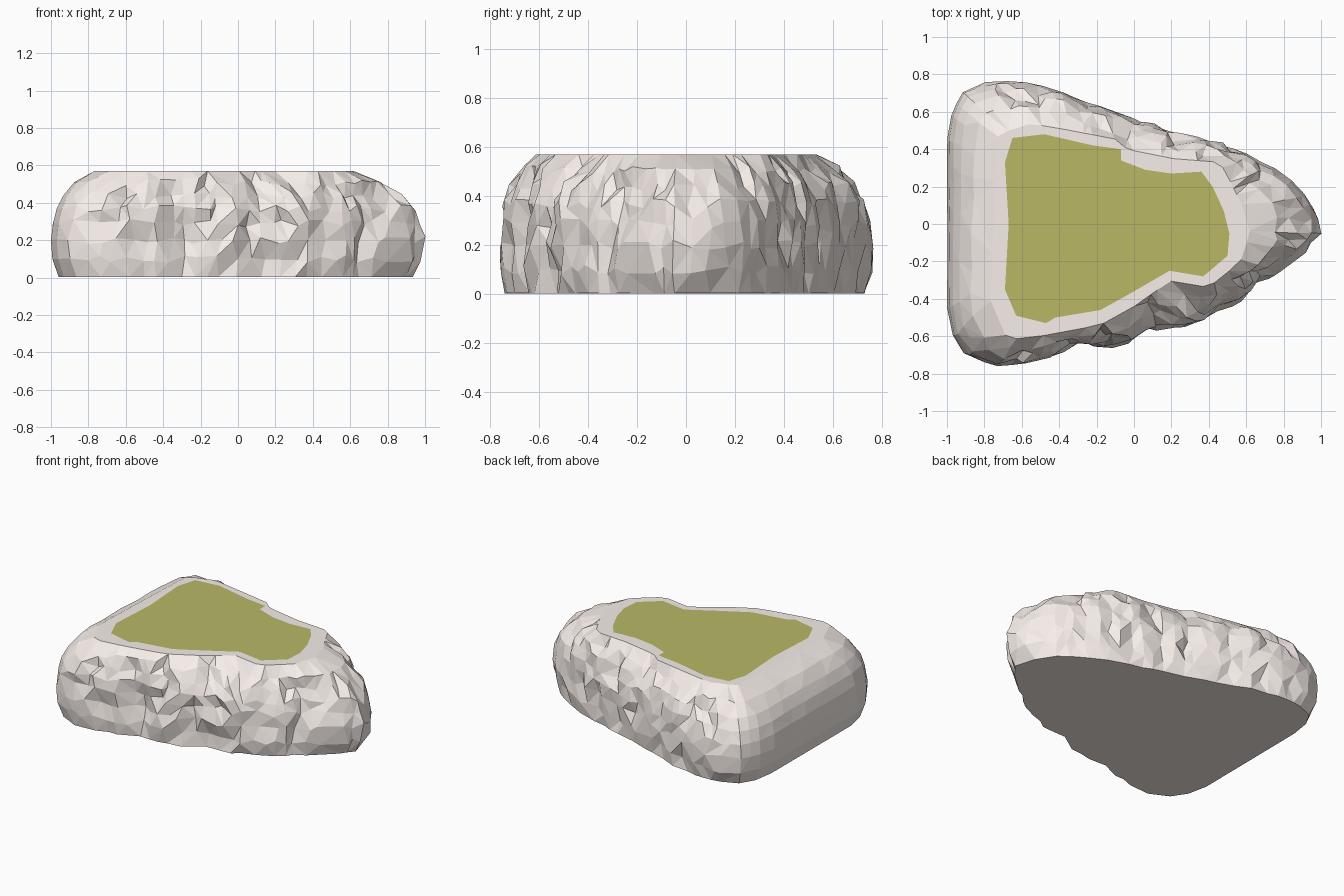
import bpy, bmesh, random
from mathutils import Vector, noise

if "Cube" in bpy.data.objects:
    bpy.data.objects.remove(bpy.data.objects["Cube"])

random.seed(4)
HEIGHT = 0.57
CENTRE = Vector((-0.15, 0.0))

# Widest outline of the rock, edge of its flat top, and the grass patch
OUTLINE = [(1.01, -.05), (.97, .1), (.87, .23), (.71, .35), (.5, .45), (.2, .53), (0, .59), (-.25, .67),
           (-.4, .745), (-.6, .77), (-.8, .77), (-.92, .71), (-.98, .58), (-1, .45), (-1, -.45),
           (-.97, -.6), (-.9, -.71), (-.75, -.77), (-.6, -.765), (-.45, -.73), (-.3, -.66), (-.1, -.69),
           (0, -.67), (.15, -.575), (.35, -.57), (.5, -.49), (.65, -.37), (.8, -.25), (.94, -.14)]
RIM = [(.62, -.04), (.58, .1), (.46, .33), (.2, .35), (-.04, .4), (-.08, .45), (-.55, .54),
       (-.73, .47), (-.75, 0), (-.77, -.4), (-.68, -.62), (-.45, -.59), (-.18, -.54), (0, -.44),
       (.2, -.3), (.4, -.34), (.57, -.2)]
GRASS = [(-.65, .46), (-.48, .48), (-.22, .42), (-.07, .4), (-.07, .34), (.06, .29), (.2, .27),
         (.36, .28), (.42, .2), (.48, .07), (.51, -.05), (.5, -.17), (.37, -.28), (.19, -.25),
         (0, -.36), (-.18, -.46), (-.42, -.5), (-.47, -.53), (-.63, -.49), (-.69, -.35),
         (-.67, 0), (-.69, .33)]
# (height, share of the way from the widest outline in to the rim)
PROFILE = [(.004, .17), (.1, .03), (.2, 0), (.29, .04), (.37, .13), (.44, .28),
           (.51, .52), (HEIGHT, 1)]


def resample(poly, step):
    out = []
    for a, b in zip(poly, poly[1:] + poly[:1]):
        a, b = Vector(a), Vector(b)
        n = max(1, round((b - a).length / step))
        out += [a.lerp(b, i / n) for i in range(n)]
    return out


def ray_hit(poly, direction):
    best = 0
    for a, b in zip(poly, poly[1:] + poly[:1]):
        a, e = Vector(a) - CENTRE, Vector(b) - Vector(a)
        den = direction.cross(e)
        if abs(den) < 1e-9:
            continue
        r, s = a.cross(e) / den, a.cross(direction) / den
        if r > 0 and -1e-6 <= s <= 1 + 1e-6:
            best = max(best, r)
    return CENTRE + direction * best


def dent(p):
    # Craggy chips and cracks, fading out on the smooth left end
    d, _ = noise.voronoi(p * 3.2)
    crack = max(0, 1 - (d[1] - d[0]) * 5)
    rough = 0.4 + 0.6 * noise.noise(p * 4)
    fade = min(1, max(.06, (p.x + .95) / .35)) * min(1, .15 + max(0, 1.05 - p.x) * 3)
    level = min(1, (HEIGHT - p.z) / .07) * min(1, .35 + p.z * 5)
    return fade * level * (.055 * crack + .045 * rough)


def make_object(name, bm, colour):
    mesh = bpy.data.meshes.new(name)
    bm.normal_update()
    bm.to_mesh(mesh)
    bm.free()
    obj = bpy.data.objects.new(name, mesh)
    bpy.context.collection.objects.link(obj)
    mat = bpy.data.materials.new(name + "_colour")
    mat.diffuse_color = colour
    mat.use_nodes = True
    mat.node_tree.nodes["Principled BSDF"].inputs["Base Color"].default_value = mat.diffuse_color
    mesh.materials.append(mat)
    return obj


# Rock: lofted rings, dented, then reduced to irregular facets
bm = bmesh.new()
outer = resample(OUTLINE, .075)
inner = [ray_hit(RIM, (p - CENTRE).normalized()) for p in outer]
n = len(outer)
rings = []
for level, (z, share) in enumerate(PROFILE):
    ring = []
    for k in range(n):
        o, i = outer[k], inner[k]
        if 0 < level < len(PROFILE) - 1 and o.x > -.9:
            # Slide points along the ring so the facets turn irregular
            t = random.uniform(-.3, .3)
            j = (k + (1 if t > 0 else -1)) % n
            o, i = o.lerp(outer[j], abs(t)), i.lerp(inner[j], abs(t))
        xy = o.lerp(i, share)
        p = Vector((xy.x, xy.y, z))
        inward = (CENTRE - xy).normalized() * dent(p)
        if 0 < level < len(PROFILE) - 1 and o.x > -.9:
            p.z += random.uniform(-.02, .02)
        ring.append(bm.verts.new(p + inward.to_3d()))
    rings.append(ring)
for low, high in zip(rings, rings[1:]):
    for k in range(n):
        m = (k + 1) % n
        bm.faces.new((low[k], low[m], high[m], high[k]))
bm.faces.new(rings[0][::-1])
bm.faces.new(rings[-1])
bmesh.ops.triangulate(bm, faces=bm.faces[:])
rock = make_object("rock", bm, (.93, .86, .82, 1))
reduce = rock.modifiers.new("facets", 'DECIMATE')
reduce.ratio = .75

# Grass patch lying on the flat top
bm = bmesh.new()
bm.faces.new([bm.verts.new((x, y, HEIGHT + .003)) for x, y in reversed(GRASS)])
make_object("grass_patch", bm, (.48, .48, .13, 1))
